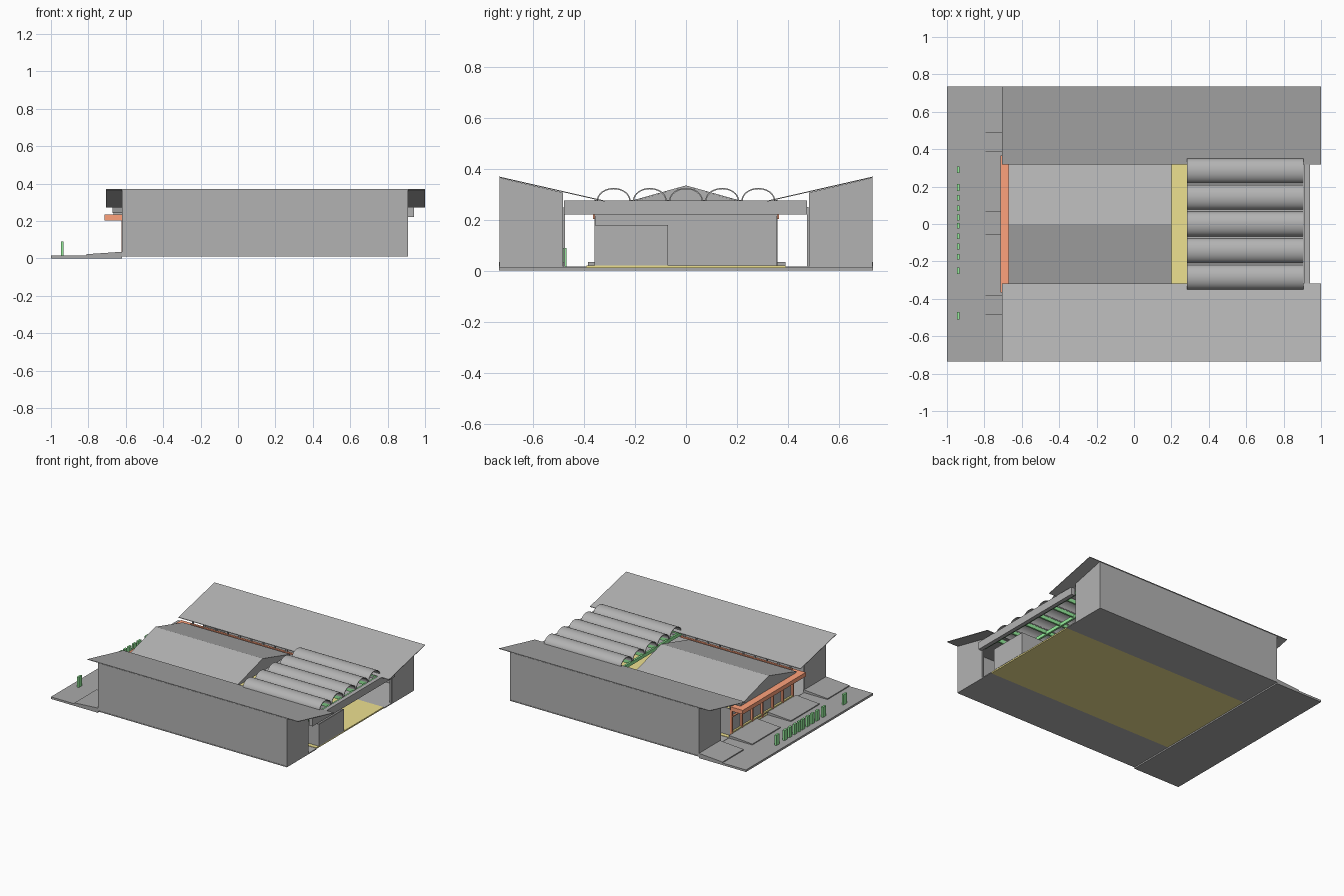
import bpy, bmesh, math

# Materials
def mat(name, c):
    m = bpy.data.materials.new(name)
    m.diffuse_color = (*c, 1)
    return m

GREY = mat("mid_grey", (0.45, 0.45, 0.45))
SLAB = mat("paving_grey", (0.40, 0.40, 0.40))
ORANGE = mat("orange_paint", (1.0, 0.36, 0.20))
GREEN = mat("green_paint", (0.30, 0.85, 0.33))
YELLOW = mat("yellow_floor", (0.85, 0.75, 0.28))


def finish(name, bm, m):
    bmesh.ops.recalc_face_normals(bm, faces=bm.faces)
    me = bpy.data.meshes.new(name)
    bm.to_mesh(me)
    bm.free()
    ob = bpy.data.objects.new(name, me)
    bpy.context.collection.objects.link(ob)
    me.materials.append(m)
    return ob


def extrude(name, pts, a, b, m=GREY, axis='x'):
    """Extrude a closed profile: (y,z) along x, or (x,z) along y."""
    bm = bmesh.new()
    put = (lambda p, t: (t, p[0], p[1])) if axis == 'x' else (lambda p, t: (p[0], t, p[1]))
    A = [bm.verts.new(put(p, a)) for p in pts]
    B = [bm.verts.new(put(p, b)) for p in pts]
    n = len(pts)
    bm.faces.new(A)
    bm.faces.new(B[::-1])
    for i in range(n):
        j = (i + 1) % n
        bm.faces.new((A[i], B[i], B[j], A[j]))
    return finish(name, bm, m)


def box(name, x0, x1, y0, y1, z0, z1, m=GREY):
    return extrude(name, [(y0, z0), (y1, z0), (y1, z1), (y0, z1)], x0, x1, m)


# Forecourt slab, base border and hall floor
box("forecourt_slab", -1, -0.62, -0.735, 0.735, 0, 0.015, SLAB)
box("hall_floor", -0.62, 0.905, -0.39, 0.39, 0.01, 0.02, YELLOW)
for s in (-1, 1):
    box("base_side", -0.62, 0.91, *sorted((s * 0.39, s * 0.735)), 0.01, 0.017)

# Entrance ramps
for y0, y1 in ((-0.735, -0.48), (-0.385, -0.057), (0.065, 0.39), (0.49, 0.735)):
    extrude("entrance_ramp", [(-0.81, 0.012), (-0.62, 0.012), (-0.62, 0.035), (-0.81, 0.022)],
            y0, y1, SLAB, axis='y')

# Side wings: long wall, end walls, inward sloping roof
for s in (-1, 1):
    box("side_wall", -0.62, 0.91, *sorted((s * 0.726, s * 0.733)), 0.01, 0.364)
    for x in (-0.62, 0.903):
        extrude("wing_end_wall", [(s * 0.483, 0.01), (s * 0.733, 0.01),
                                  (s * 0.733, 0.365), (s * 0.483, 0.307)], x, x + 0.007)
    extrude("wing_roof", [(s * 0.318, 0.271), (s * 0.735, 0.366),
                          (s * 0.735, 0.370), (s * 0.318, 0.275)], -0.705, 1.0)
    # Clerestory rail and its short posts
    box("clerestory_rail", -0.62, 0.28, *sorted((s * 0.335, s * 0.350)), 0.233, 0.243, ORANGE)
    for i in range(10):
        x = -0.61 + i * 0.095
        box("clerestory_post", x, x + 0.01, *sorted((s * 0.337, s * 0.347)), 0.243, 0.274)
    # Partition between the entrance hall and the side aisle
    box("hall_partition", -0.604, -0.2, *sorted((s * 0.355, s * 0.36)), 0.02, 0.215)

# Central gabled roof with closed gables
extrude("central_roof", [(-0.318, 0.242), (0, 0.331), (0.318, 0.242),
                         (0.318, 0.246), (0, 0.335), (-0.318, 0.246)], -0.67, 0.2)
for x in (-0.668, 0.192):
    extrude("gable_end", [(-0.316, 0.242), (0.316, 0.242), (0, 0.331)], x, x + 0.006)

# Barrel vaults: thin arched shells
STEPS, R, H = 20, 0.066, 0.05
for i in range(5):
    c = (i - 2) * 0.142
    arc = [math.pi * k / STEPS for k in range(STEPS + 1)]
    outer = [(c + R * math.cos(a), 0.275 + H * math.sin(a)) for a in arc]
    inner = [(c + (R - 0.005) * math.cos(a), 0.275 + (H - 0.005) * math.sin(a)) for a in reversed(arc)]
    v = extrude("barrel_vault", outer + inner, 0.283, 0.905)
    bpy.ops.object.select_all(action='DESELECT')
    v.select_set(True)
    bpy.context.view_layer.objects.active = v
    bpy.ops.object.shade_smooth_by_angle(angle=math.radians(35))

# Gutters between vaults with green beams below
for i in range(6):
    y = (i - 2.5) * 0.142
    w = 0.008 if 0 < i < 5 else 0.004
    box("vault_gutter", 0.283, 0.905, y - w, y + w, 0.270, 0.277)
    box("vault_beam", 0.29, 0.90, y - 0.006, y + 0.006, 0.245, 0.270, GREEN)
for x in (0.290, 0.49, 0.69, 0.885):
    box("cross_beam", x, x + 0.014, -0.475, 0.475, 0.238, 0.262, GREEN)

# Rear fascia beam, slim jambs and small rear room
box("rear_beam", 0.91, 0.94, -0.48, 0.475, 0.22, 0.275)
for s in (-1, 1):
    box("rear_jamb", 0.895, 0.905, s * 0.479 - 0.003, s * 0.479 + 0.003, 0.017, 0.25)
box("rear_door", 0.900, 0.907, -0.36, -0.07, 0.02, 0.18)
for y in (-0.36, -0.075):
    box("rear_room_side", 0.62, 0.900, y, y + 0.005, 0.02, 0.18)

# Entrance facade: wall panel, orange canopy, posts and rails
box("facade_panel", -0.608, -0.604, -0.36, 0.36, 0.02, 0.235)
box("canopy", -0.715, -0.615, -0.365, 0.365, 0.203, 0.233, ORANGE)
box("facade_head", -0.665, -0.615, -0.32, 0.32, 0.233, 0.242)
for i in range(7):
    y = -0.354 + i * 0.118
    box("facade_post", -0.624, -0.608, y - 0.006, y + 0.006, 0.02, 0.205, ORANGE)
box("facade_sill", -0.621, -0.608, -0.36, 0.36, 0.034, 0.044, YELLOW)
box("facade_transom", -0.621, -0.608, -0.36, 0.36, 0.150, 0.158, ORANGE)

# Row of plain green blocks along the forecourt
for y, w in ((-0.49, 0.04), (-0.25, 0.036), (-0.175, 0.03), (-0.12, 0.03), (-0.065, 0.03), (-0.01, 0.03),
             (0.035, 0.03), (0.085, 0.03), (0.14, 0.03), (0.195, 0.036), (0.29, 0.036)):
    box("forecourt_block", -0.947, -0.932, y - w / 2, y + w / 2, 0.015, 0.09, GREEN)
